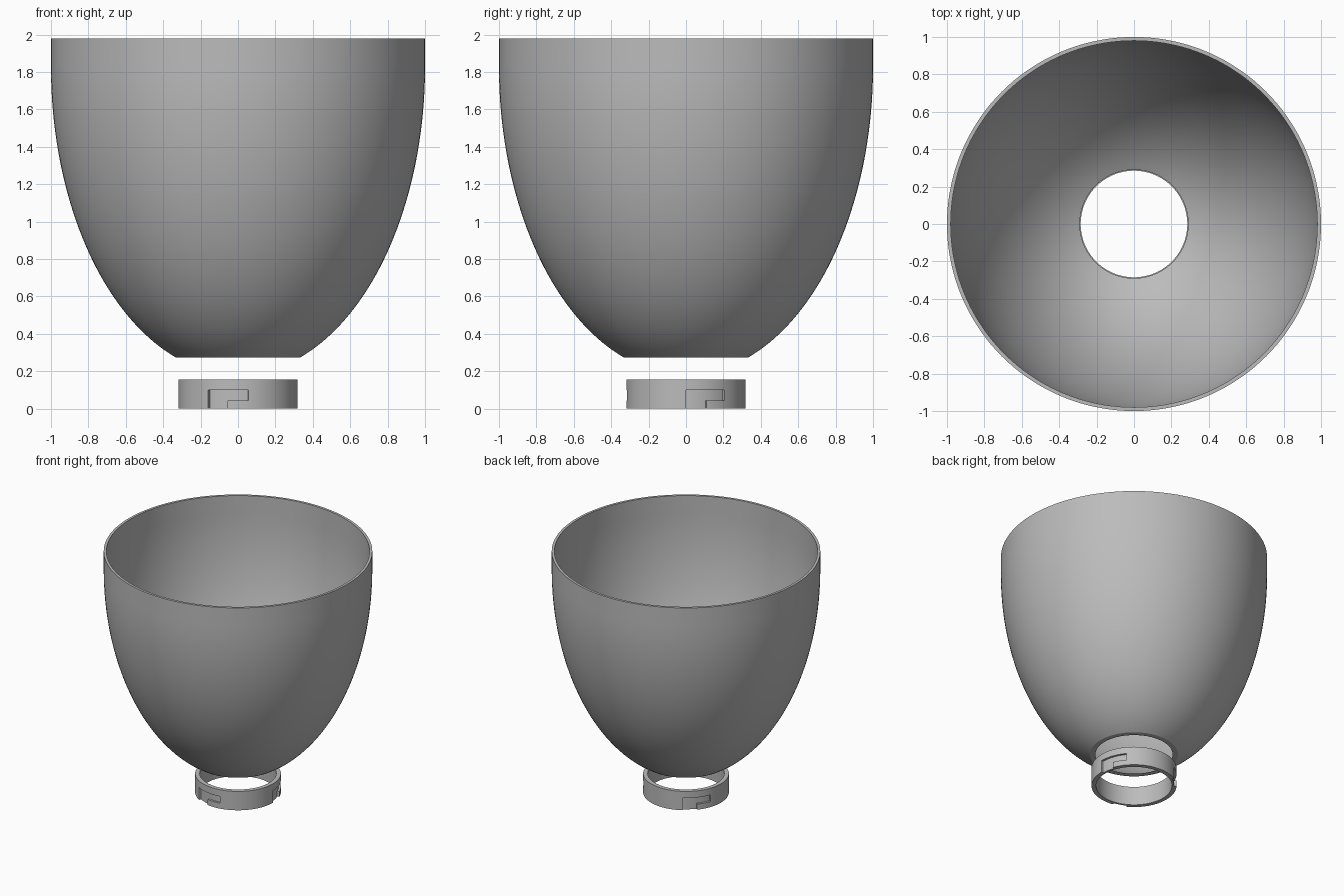
import bpy, bmesh
from math import asin, sin, cos, radians, pi

if "Cube" in bpy.data.objects:
    bpy.data.objects.remove(bpy.data.objects["Cube"], do_unlink=True)

grey = bpy.data.materials.new("plain grey")
grey.use_nodes = True
colour = (0.5, 0.5, 0.5, 1)
grey.diffuse_color = colour
grey.node_tree.nodes["Principled BSDF"].inputs["Base Color"].default_value = colour


def sweep(name, profile, start=0, end=360, steps=144):
    """Turn a closed (radius, height) profile around z; capped if not a full turn."""
    bm = bmesh.new()
    full = end - start == 360
    rings = []
    for i in range(steps if full else steps + 1):
        a = radians(start + (end - start) * i / steps)
        rings.append([bm.verts.new((r * cos(a), r * sin(a), z)) for r, z in profile])
    n = len(profile)
    for i in range(steps):
        p, q = rings[i], rings[(i + 1) % len(rings)]
        for j in range(n):
            k = (j + 1) % n
            bm.faces.new((p[j], q[j], q[k], p[k]))
    if not full:
        bm.faces.new(rings[0])
        bm.faces.new(rings[-1])
    bmesh.ops.recalc_face_normals(bm, faces=bm.faces)
    mesh = bpy.data.meshes.new(name)
    bm.to_mesh(mesh)
    bm.free()
    mesh.materials.append(grey)
    obj = bpy.data.objects.new(name, mesh)
    bpy.context.collection.objects.link(obj)
    return obj


def box(r0, r1, z0, z1):
    return [(r0, z0), (r1, z0), (r1, z1), (r0, z1)]


def select(obj):
    bpy.ops.object.select_all(action="DESELECT")
    obj.select_set(True)
    bpy.context.view_layer.objects.active = obj


# Bowl: half-ellipse wall of even thickness, cut flat at the bottom
BOTTOM, TOP, WIDEST = 0.273, 1.98, 1.83


def wall(radius, height, steps=40):
    t0 = asin((WIDEST - BOTTOM) / height)
    pts = [(radius * cos(t0 * (1 - i / steps)), WIDEST - height * sin(t0 * (1 - i / steps)))
           for i in range(steps + 1)]
    return pts + [(radius, TOP)]


bowl = sweep("bowl", wall(1.0, 1.65) + wall(0.98, 1.63)[::-1])

# Locking collar with three L-shaped grooves in its outer face
collar = sweep("locking_collar", box(0.285, 0.319, 0, 0.155))
GROOVE = 0.302
for start in (0, 120, 240):
    for end, low in ((start + 20, -0.02), (start + 40, 0.045)):
        cutter = sweep("groove_cutter", box(GROOVE, 0.36, low, 0.1), start, end, 16)
        cutter.hide_render = True
        mod = collar.modifiers.new("groove", "BOOLEAN")
        mod.operation = "DIFFERENCE"
        mod.solver = "EXACT"
        mod.object = cutter
        select(collar)
        bpy.ops.object.modifier_apply(modifier=mod.name)
        bpy.data.objects.remove(cutter, do_unlink=True)

for obj in (bowl, collar):
    select(obj)
    bpy.ops.object.shade_smooth_by_angle(angle=pi / 6)
